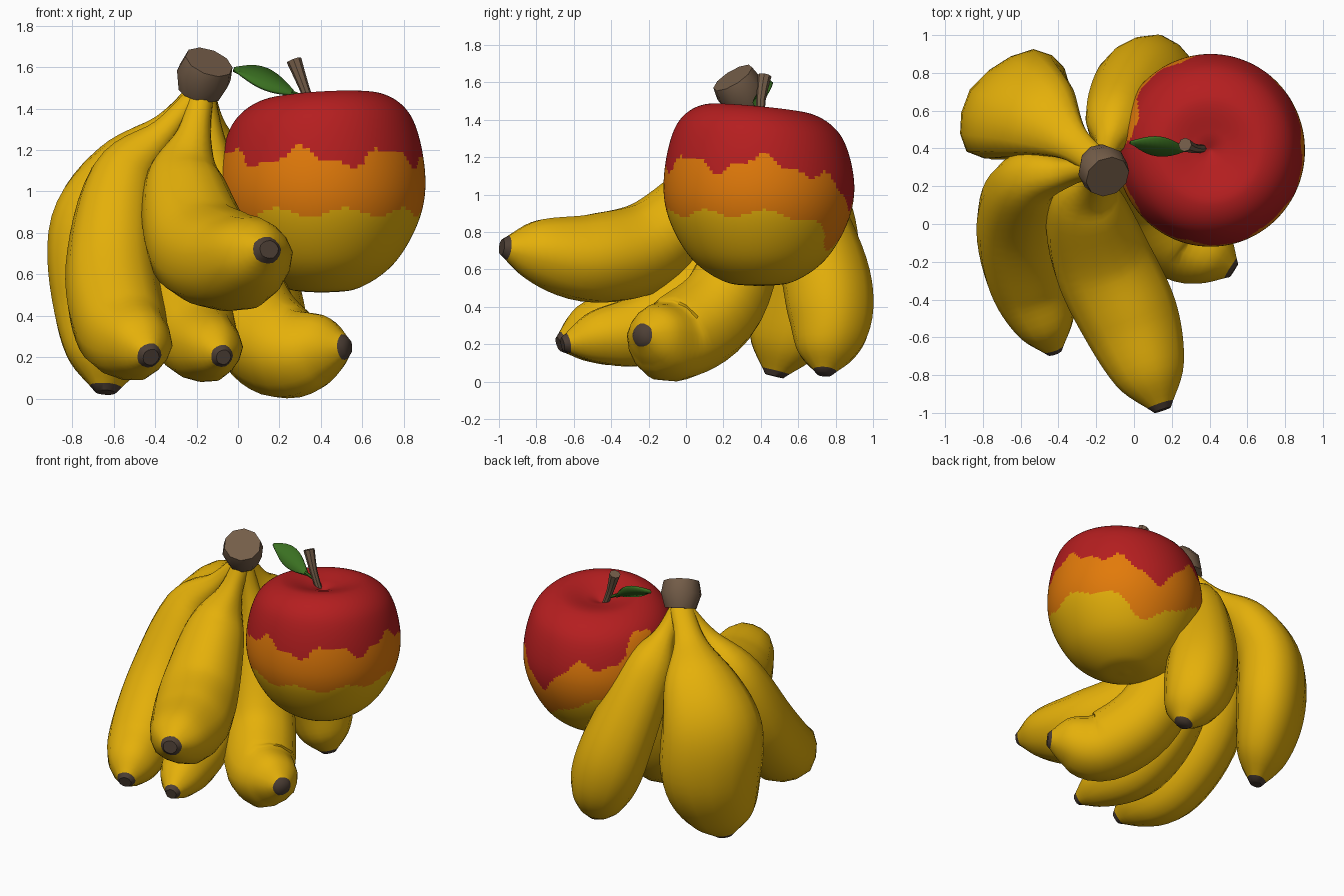
import bpy, bmesh, math
from mathutils import Vector

if "Cube" in bpy.data.objects:
    bpy.data.objects.remove(bpy.data.objects["Cube"])


def material(name, r, g, b):
    m = bpy.data.materials.new(name)
    m.diffuse_color = (r, g, b, 1)
    m.use_nodes = True
    m.node_tree.nodes["Principled BSDF"].inputs["Base Color"].default_value = m.diffuse_color
    return m


YELLOW = material("banana yellow", .78, .435, .003)
ORANGE = material("apple orange", .76, .195, .003)
RED = material("apple red", .46, .013, .014)
BROWN = material("stem brown", .175, .11, .066)
DARK = material("tip dark brown", .075, .05, .036)
GREEN = material("leaf green", .042, .16, .015)


def make(name, verts, faces, mats, rule=None, angle=50):
    """Mesh object with outward normals, smooth shading and a per-face colour rule."""
    me = bpy.data.meshes.new(name)
    me.from_pydata(verts, [], faces)
    bm = bmesh.new()
    bm.from_mesh(me)
    bmesh.ops.recalc_face_normals(bm, faces=bm.faces)
    bm.to_mesh(me)
    bm.free()
    for m in mats:
        me.materials.append(m)
    if rule:
        for p in me.polygons:
            p.material_index = rule(p)
    me.shade_smooth()
    me.set_sharp_from_angle(angle=math.radians(angle))
    ob = bpy.data.objects.new(name, me)
    bpy.context.collection.objects.link(ob)
    return ob


def spline(pts, n):
    """Catmull-Rom resampling of points of any dimension."""
    pts = [Vector(p) for p in pts]
    ext = [2 * pts[0] - pts[1]] + pts + [2 * pts[-1] - pts[-2]]
    out = []
    for i in range(len(pts) - 1):
        a, b, c, d = ext[i:i + 4]
        for k in range(n):
            t = k / n
            out.append((2 * b + (c - a) * t + (2 * a - 5 * b + 4 * c - d) * t * t
                        + (3 * b - a - 3 * c + d) * t ** 3) / 2)
    return out + [pts[-1]]


def skin(rows, seg):
    """Quads between consecutive closed rings, plus both end caps."""
    faces = [(i * seg + k, i * seg + (k + 1) % seg,
              (i + 1) * seg + (k + 1) % seg, (i + 1) * seg + k)
             for i in range(rows - 1) for k in range(seg)]
    return faces + [tuple(range(seg)), tuple(range((rows - 1) * seg, rows * seg))]


def tube(name, pts, mats, n=2, sides=8, ridge=0.0, tip_rings=0, angle=40, wide=Vector()):
    """Tube along (x, y, z, radius) points, stretched along 'wide'; tip rings take colour two."""
    rings = spline(pts, n)
    verts, up = [], None
    for i, r in enumerate(rings):
        t = (rings[min(i + 1, len(rings) - 1)].xyz - rings[max(i - 1, 0)].xyz).normalized()
        up = up or t.orthogonal()
        up = (up - t * up.dot(t)).normalized()
        side = t.cross(up)
        for k in range(sides):
            w = 2 * math.pi * k / sides
            off = (up * math.cos(w) + side * math.sin(w)) * r[3] * (1 + ridge * math.cos(5 * w))
            verts.append(r.xyz + off + wide * off.dot(wide))
    faces = skin(len(rings), sides)
    last = len(faces) - 1
    first_tip = (len(rings) - 1 - tip_rings) * sides

    def rule(p):
        return int(tip_rings > 0 and (p.index == last or first_tip <= p.index < last - 1))
    return make(name, verts, faces, mats, rule, angle)


def banana(name, radius, shoulder, belly, low, tip, wide=(0, 0, 0)):
    """Thin neck from the crown, swelling belly, taper to a small dark tip."""
    crown, s, b, l, t = map(Vector, ((-.17, .31, 1.5), shoulder, belly, low, tip))
    path = [crown, crown.lerp(s, .48), s, b, l, l.lerp(t, .62), t]
    widths = (.22, .32, .75, 1, 1, .72, .18)
    tube(name, [(*p, radius * w) for p, w in zip(path, widths)], [YELLOW, DARK],
         n=6, sides=15, ridge=.025, tip_rings=1, angle=50, wide=Vector(wide))


# Bunch of bananas
banana("banana_upper_front", .24, (-.26, .12, 1.04), (-.18, -.18, .74), (-.03, -.5, .66),
       (.15, -.985, .72), (.32, 0, 0))
banana("banana_left", .225, (-.55, .23, 1.06), (-.61, .02, .64), (-.56, -.28, .34), (-.42, -.68, .2))
banana("banana_back_left", .22, (-.5, .56, 1.12), (-.63, .62, .85), (-.63, .62, .5),
       (-.64, .47, .03), (.5, .5, 0))
banana("banana_lower_front", .2, (-.27, .27, 1), (-.25, .1, .56), (-.2, -.18, .3), (-.07, -.66, .2))
banana("banana_lower_right", .23, (-.08, .36, .92), (.04, .2, .43), (.22, -.05, .23), (.53, -.245, .25))
banana("banana_back", .23, (-.09, .55, 1.1), (.02, .72, .65), (.1, .77, .37), (.21, .74, .04))

# Crown joining the bunch, leaning to the front right
tube("bunch_crown", [(-.185, .325, 1.475, .105), (-.165, .29, 1.56, .135), (-.14, .25, 1.625, .12)],
     [BROWN], n=1, sides=10)

# Apple: lathed profile, slightly higher towards the front right
CENTRE = Vector((.405, .39, 0))
SEG = 160
profile = spline([(0, .51), (.18, .535), (.355, .66), (.475, .88), (.497, 1.1),
                  (.43, 1.345), (.28, 1.455), (.1, 1.425), (0, 1.385)], 14)[1:-1]
verts = []
for r, z in profile:
    for k in range(SEG):
        w = 2 * math.pi * k / SEG
        x, y = r * math.cos(w), r * math.sin(w) * 1.02
        lift = max(0, (z - 1) / .48)
        verts.append(CENTRE + Vector((x, y, z + lift * (.06 * x - .1 * y))))


def apple_bands(p):
    """Wavy red, orange and yellow bands that sag on the back right side."""
    d = p.center - CENTRE
    w = math.atan2(d.y, d.x)
    sag = math.exp(-((w - 1.25) / .5) ** 2)
    rise = math.exp(-((w - 2.9) / .33) ** 2)
    wave = .04 * math.sin(7 * w + 1.47) + .018 * math.sin(17 * w + .5)
    if d.z > 1.165 - .2 * sag + .17 * rise + wave:
        return 2
    return int(d.z > .9 - .19 * sag - .04 * rise + .02 * math.sin(9 * w + 1))


make("apple", verts, skin(len(profile), SEG), [YELLOW, ORANGE, RED], apple_bands, 60)

# Apple stem, flaring at the top
tube("apple_stem", [(.365, .4, 1.38, .022), (.32, .4, 1.5, .025), (.27, .42, 1.635, .037)], [BROWN])

# Leaf and its stalk: a folded blade given thickness
base, tip = Vector((.28, .39, 1.47)), Vector((-.02, .43, 1.595))
across = Vector((.15, .7, .7)).normalized()
ROWS = 12
verts = []
for i in range(ROWS + 1):
    t = i / ROWS
    c = base.lerp(tip, t) + Vector((0, 0, .012 * math.sin(math.pi * t)))
    half = .004 + .064 * math.sin(math.pi * t)
    verts += [c - across * half, c - Vector((0, 0, .012)), c + across * half]
faces = [(3 * i + j, 3 * i + j + 1, 3 * i + j + 4, 3 * i + j + 3)
         for i in range(ROWS) for j in range(2)]
leaf = make("leaf", verts, faces, [GREEN])
solid = leaf.modifiers.new("thickness", 'SOLIDIFY')
solid.thickness, solid.offset = .014, 0
tube("leaf_stalk", [(.36, .4, 1.43, .011), (.26, .39, 1.48, .01)], [GREEN], sides=6)
